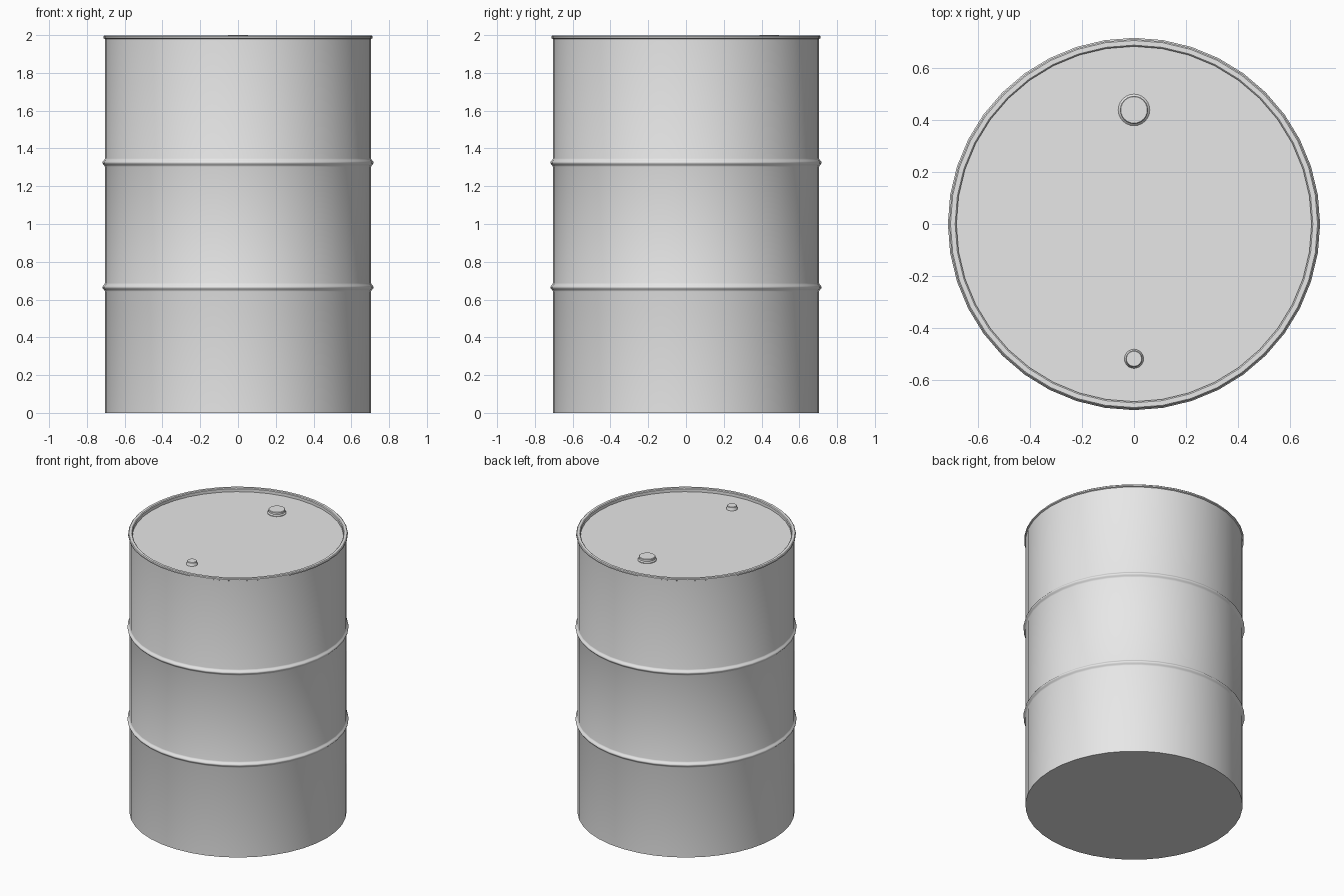
import bpy, bmesh
from math import cos, sin, pi, radians

cube = bpy.data.objects.get("Cube")
if cube:
    bpy.data.objects.remove(cube, do_unlink=True)

BODY_R = 0.705
RIB_OUT = 0.013
RIB_HALF = 0.022
LID_Z = 1.972

steel = bpy.data.materials.new("light grey steel")
steel.use_nodes = True
grey = (0.8, 0.8, 0.8, 1)
steel.diffuse_color = grey
steel.node_tree.nodes["Principled BSDF"].inputs["Base Color"].default_value = grey


def lathe(name, profile, sides, y=0.0):
    """Revolve (radius, z) points about a vertical axis and close both ends."""
    bm = bmesh.new()
    rings = []
    for r, z in profile:
        angles = [2 * pi * i / sides for i in range(sides)]
        rings.append([bm.verts.new((r * cos(a), r * sin(a), z)) for a in angles])
    for low, high in zip(rings, rings[1:]):
        for i in range(sides):
            j = (i + 1) % sides
            bm.faces.new((low[i], low[j], high[j], high[i]))
    bm.faces.new(rings[0][::-1])
    bm.faces.new(rings[-1])
    bmesh.ops.recalc_face_normals(bm, faces=bm.faces)
    mesh = bpy.data.meshes.new(name)
    bm.to_mesh(mesh)
    bm.free()
    mesh.materials.append(steel)
    obj = bpy.data.objects.new(name, mesh)
    obj.location.y = y
    bpy.context.collection.objects.link(obj)
    bpy.ops.object.select_all(action="DESELECT")
    obj.select_set(True)
    bpy.context.view_layer.objects.active = obj
    bpy.ops.object.shade_smooth_by_angle(angle=radians(40))
    return obj


def rib(z):
    """Soft rolled hoop in the wall, centred on height z."""
    steps = [i / 5 for i in range(-5, 6)]
    return [(BODY_R + RIB_OUT * (1 + cos(pi * t)) / 2, z + RIB_HALF * t) for t in steps]


# Drum wall with two hoops, rolled top rim and recessed lid
wall = [(BODY_R, 0)] + rib(0.665) + rib(1.325)
rim = [(BODY_R, 1.98), (0.713, 1.984), (0.713, 1.993), (0.708, 1.998),
       (0.69, 1.998), (0.685, 1.993), (0.685, LID_Z)]
lathe("drum_body", wall + rim, 40)


# Bung caps: flared collar with a flat raised top
def cap(name, radius, flare, top, y):
    lathe(name, [(radius + flare, LID_Z - 0.002), (radius + flare, LID_Z + 0.005),
                 (radius, LID_Z + 0.012), (radius, top - 0.003),
                 (radius - 0.003, top)], 24, y)


cap("large_bung_cap", 0.054, 0.007, 2.0, 0.44)
cap("small_bung_cap", 0.032, 0.005, 1.997, -0.52)
